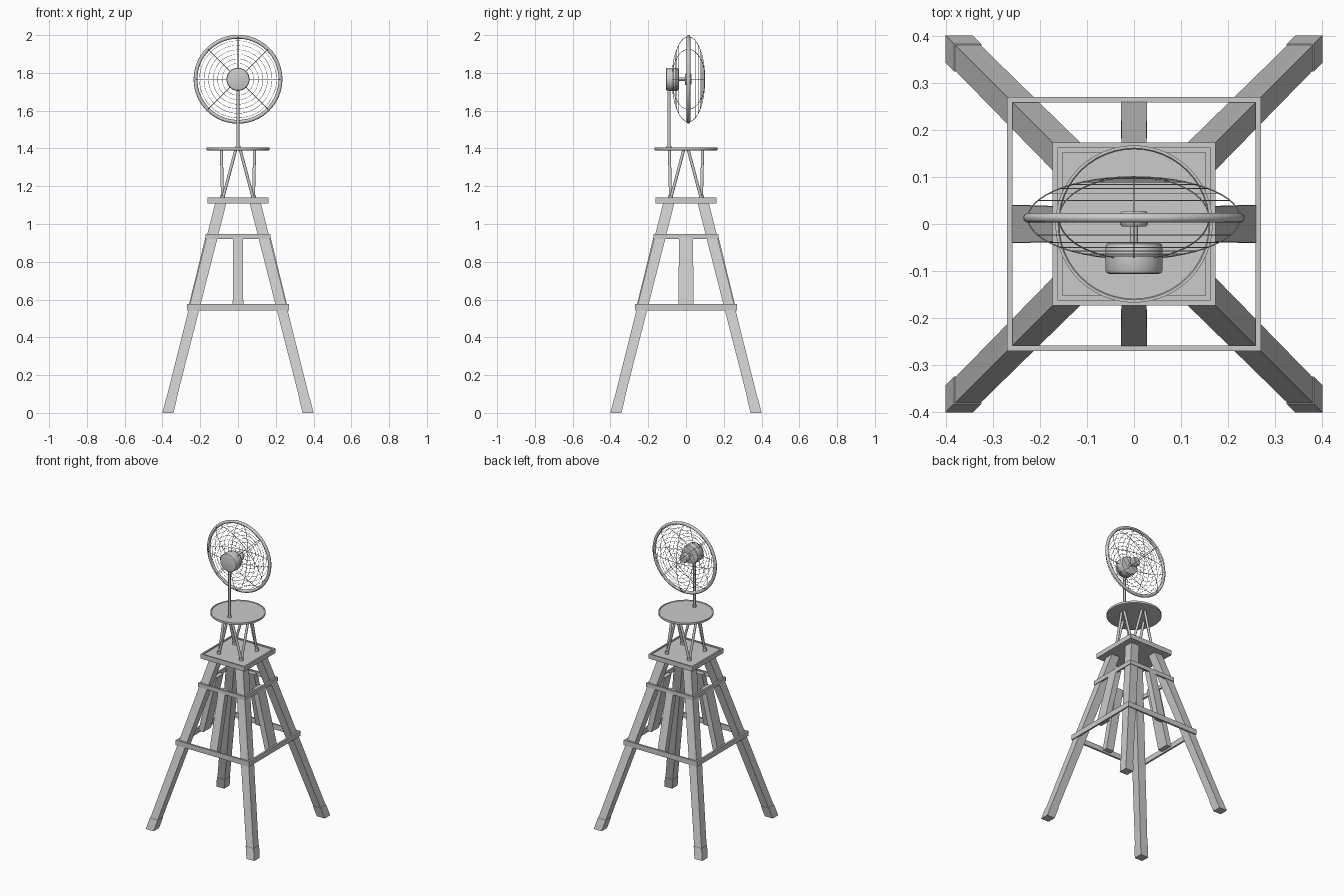
import bpy, bmesh, math
from math import sin, cos, pi, sqrt
from mathutils import Vector

if "Cube" in bpy.data.objects:
    bpy.data.objects.remove(bpy.data.objects["Cube"])

FAN_Y, FAN_Z = 0.013, 1.766
RIM_R, CAGE_D = 0.225, 0.087


def mesh_object(name, bm):
    bmesh.ops.recalc_face_normals(bm, faces=bm.faces)
    me = bpy.data.meshes.new(name)
    bm.to_mesh(me)
    bm.free()
    ob = bpy.data.objects.new(name, me)
    bpy.context.collection.objects.link(ob)
    return ob


def smooth(ob, angle=40):
    bpy.ops.object.select_all(action='DESELECT')
    ob.select_set(True)
    bpy.context.view_layer.objects.active = ob
    bpy.ops.object.shade_smooth_by_angle(angle=math.radians(angle))


def loft(bm, low, high):
    a = [bm.verts.new(p) for p in low]
    b = [bm.verts.new(p) for p in high]
    bm.faces.new(a)
    bm.faces.new(b)
    n = len(a)
    for i in range(n):
        bm.faces.new((a[i], a[(i + 1) % n], b[(i + 1) % n], b[i]))


def rect(x0, x1, y0, y1, z):
    return [(x0, y0, z), (x1, y0, z), (x1, y1, z), (x0, y1, z)]


def box(bm, x0, x1, y0, y1, z0, z1):
    loft(bm, rect(x0, x1, y0, y1, z0), rect(x0, x1, y0, y1, z1))


def rod(bm, p, q, r, n=12):
    p, q = Vector(p), Vector(q)
    d = (q - p).normalized()
    u = d.orthogonal().normalized()
    v = d.cross(u)
    ring = [(u * cos(2 * pi * i / n) + v * sin(2 * pi * i / n)) * r for i in range(n)]
    loft(bm, [p + o for o in ring], [q + o for o in ring])


def frame(name, out, wall, z0, z1):
    bm = bmesh.new()
    i = out - wall
    box(bm, -out, out, -out, -i, z0, z1)
    box(bm, -out, out, i, out, z0, z1)
    box(bm, -out, -i, -i, i, z0, z1)
    box(bm, i, out, -i, i, z0, z1)
    return mesh_object(name, bm)


def lathe(name, profile, n, y_axis=False):
    # profile is (radius, height) from bottom to top, turned round z or the fan axis
    bm = bmesh.new()
    rings = []
    for r, h in profile:
        pts = [(r * cos(2 * pi * i / n), r * sin(2 * pi * i / n)) for i in range(n)]
        rings.append([bm.verts.new((a, h, FAN_Z + b) if y_axis else (a, b, h)) for a, b in pts])
    for a, b in zip(rings, rings[1:]):
        for i in range(n):
            bm.faces.new((a[i], a[(i + 1) % n], b[(i + 1) % n], b[i]))
    bm.faces.new(rings[0])
    bm.faces.new(rings[-1])
    ob = mesh_object(name, bm)
    smooth(ob)
    return ob


def corner(z):
    # outer leg face distance from centre at a height
    return 0.398 - 0.249 * z


# Splayed legs with slightly thicker feet
for sx in (-1, 1):
    for sy in (-1, 1):
        for name, z0, z1, w0, w1, g in (("leg", 0.07, 1.112, .054, .06, 0),
                                        ("foot", 0, 0.072, .056, .056, .002)):
            bm = bmesh.new()
            sections = []
            for z, w in ((z0, w0), (z1, w1)):
                c = corner(z) + g
                i = c - w - g
                sections.append(rect(sx * i, sx * c, sy * i, sy * c, z))
            loft(bm, *sections)
            mesh_object(name, bm)

# Horizontal brace frames
frame("lower_brace", 0.27, 0.012, 0.543, 0.577)
frame("upper_brace", 0.173, 0.012, 0.92, 0.947)

# Leaning centre boards on each side
for k in range(4):
    bm = bmesh.new()
    w = 0.028 if k % 2 == 0 else 0.04
    low = rect(-w, w, -0.264, -0.226, 0.555)
    high = rect(-w * .93, w * .93, -0.17, -0.132, 0.94)
    loft(bm, low, high)
    ob = mesh_object("centre_board", bm)
    ob.rotation_euler.z = k * pi / 2

# Square platform with a low rim
bm = bmesh.new()
box(bm, -.155, .155, -.155, .155, 1.108, 1.132)
mesh_object("platform", bm)
frame("platform_rim", 0.162, 0.01, 1.108, 1.139)

# Truss of paired struts from platform to round table
bm = bmesh.new()
for sx in (-1, 1):
    for sy in (-1, 1):
        foot = (sx * .082, sy * .082, 1.13)
        rod(bm, foot, (0.012 * sx, sy * .088, 1.392), .008)
        rod(bm, foot, (sx * .088, 0.012 * sy, 1.392), .008)
        rod(bm, foot, (foot[0], foot[1], 1.15), .013)
smooth(mesh_object("truss_struts", bm))

# Round table
lathe("round_table", [(.16, 1.389), (.167, 1.391), (.167, 1.404), (.161, 1.404), (.159, 1.401)], 48)

# Pole, motor, shaft and hub
bm = bmesh.new()
rod(bm, (0, -.09, 1.395), (0, -.09, 1.74), .008, 16)
rod(bm, (0, -.09, 1.4), (0, -.09, 1.412), .013, 16)
smooth(mesh_object("pole", bm))
lathe("motor", [(.052, -.106), (.058, -.104), (.061, -.098), (.061, -.05), (.058, -.042), (.05, -.04)], 40, True)
lathe("shaft", [(.009, -.045), (.009, .005)], 16, True)
lathe("hub", [(.026, -.005), (.03, .0), (.03, .022), (.025, .028)], 24, True)

# Fan rim
bpy.ops.mesh.primitive_torus_add(major_radius=RIM_R, minor_radius=.01, major_segments=64, minor_segments=12,
                                 location=(0, FAN_Y, FAN_Z), rotation=(pi / 2, 0, 0))
rim = bpy.context.object
rim.name = "fan_rim"
smooth(rim, 60)

# Domed wire cage: concentric rings, then meridian wires
for side in (-1, 1):
    for r in (.035, .06, .084, .108, .132, .156, .18, .204):
        if side < 0 and r < .05:
            continue
        y = FAN_Y + side * CAGE_D * sqrt(1 - (r / RIM_R) ** 2)
        bpy.ops.mesh.primitive_torus_add(major_radius=r, minor_radius=.001, major_segments=48, minor_segments=5,
                                         location=(0, y, FAN_Z), rotation=(pi / 2, 0, 0))
        bpy.context.object.name = "cage_ring"
    bm = bmesh.new()
    start = 0.0 if side > 0 else 0.17
    for k in range(8):
        a = k * pi / 4
        pts = []
        for i in range(17):
            t = start + (pi / 2 - start) * i / 16
            r = RIM_R * sin(t)
            pts.append((r * cos(a), FAN_Y + side * CAGE_D * cos(t), FAN_Z + r * sin(a)))
        for p, q in zip(pts, pts[1:]):
            rod(bm, p, q, .0015, 6)
    mesh_object("cage_wires", bm)
